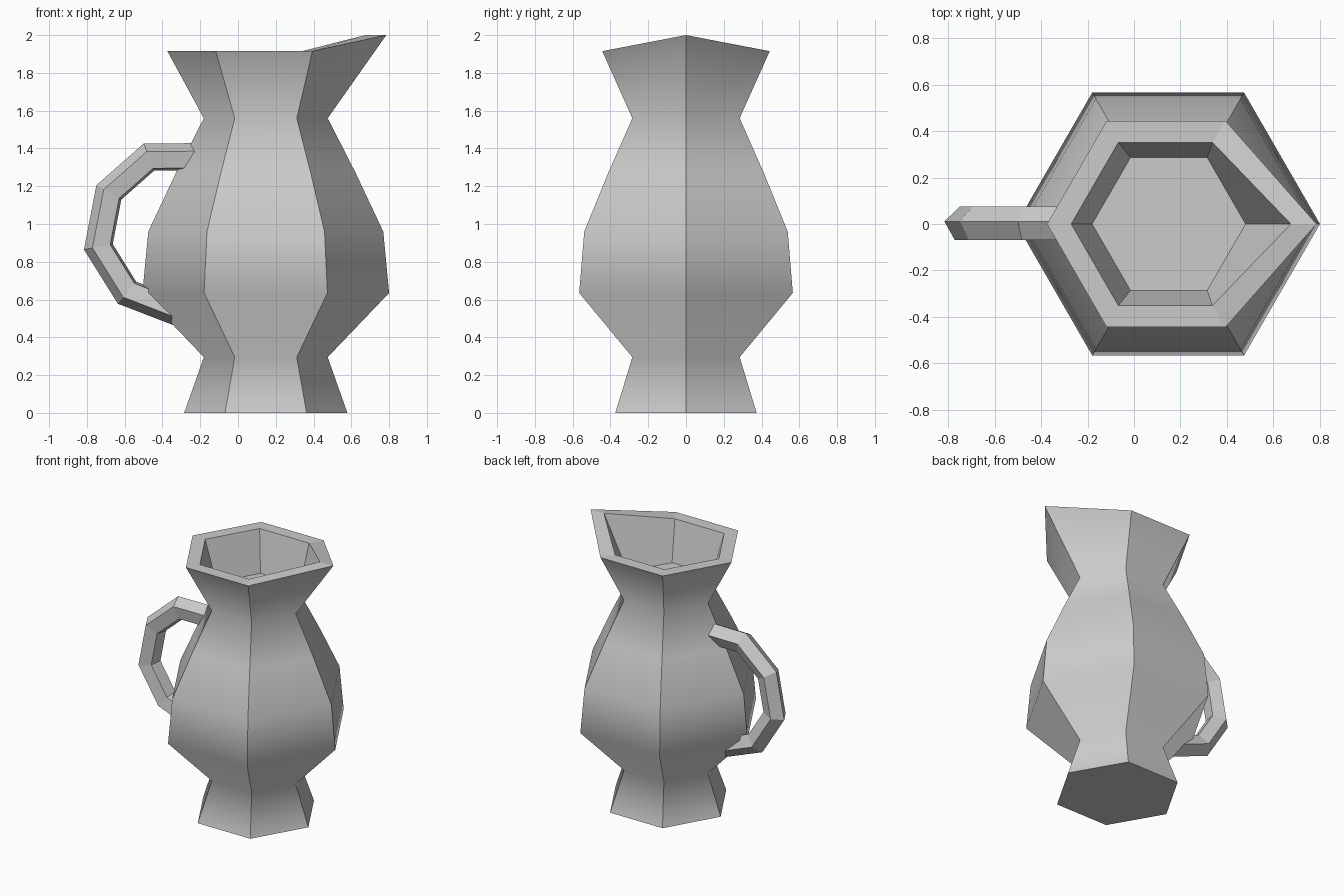
import bpy, bmesh
from math import sin, cos, tan, pi, radians
from mathutils import Vector

if "Cube" in bpy.data.objects:
    bpy.data.objects.remove(bpy.data.objects["Cube"])

CX = 0.147


def finish(bm, name):
    bmesh.ops.recalc_face_normals(bm, faces=bm.faces)
    mesh = bpy.data.meshes.new(name)
    bm.to_mesh(mesh)
    bm.free()
    obj = bpy.data.objects.new(name, mesh)
    bpy.context.collection.objects.link(obj)
    return obj


def bridge(bm, a, b):
    n = len(a)
    return [bm.faces.new((a[i], a[(i + 1) % n], b[(i + 1) % n], b[i])) for i in range(n)]


# Jug body: hexagonal rings (centre x, z, radius), outside up, over the rim, inside down
outer = [(CX, 0, .432), (CX, .295, .328), (CX, .635, .653), (CX, .96, .622),
         (CX, 1.27, .476), (CX, 1.56, .328), (.138, 1.915, .512)]
inner = [(.135, 1.915, .405), (.15, 1.62, .33)]
bm = bmesh.new()
rings = []
for cx, z, r in outer + inner:
    rings.append([bm.verts.new((cx + r * cos(k * pi / 3), r * sin(k * pi / 3), z))
                  for k in range(6)])

# Pouring lip: pull the +x corner of the rim out and up
rim = len(outer) - 1
rings[rim][0].co = (.785, 0, 2)
rings[rim + 1][0].co = (.675, 0, 2)

for i in range(len(rings) - 1):
    for f in bridge(bm, rings[i], rings[i + 1]):
        f.smooth = i < rim
bm.faces.new(rings[0])
bm.faces.new(rings[-1])

# Corners stay sharp, the outer panels shade smoothly from ring to ring
side_rings = {v for ring in rings[1:rim] for v in ring}
ring_of = {v: i for i, ring in enumerate(rings) for v in ring}
for e in bm.edges:
    a, b = e.verts
    e.smooth = a in side_rings and ring_of[a] == ring_of[b]
finish(bm, "jug_body")

# Handle: five-sided tube swept along a path in the xz plane
path = [Vector((x, 0, z)) for x, z in
        [(-.18, 1.352), (-.47, 1.35), (-.68, 1.165), (-.735, .88), (-.585, .64), (-.3, .53)]]
bm = bmesh.new()
rings = []
for i, p in enumerate(path):
    d_in = (p - path[max(i - 1, 0)]).normalized()
    d_out = (path[min(i + 1, len(path) - 1)] - p).normalized()
    t = (d_in + d_out).normalized()
    out = Vector((-t.z, 0, t.x))
    if out.dot(p - Vector((-.3, 0, .95))) < 0:
        out = -out
    miter = 1 / max(t.dot(d_out), t.dot(d_in))
    ring = []
    for k in range(5):
        a = k * 2 * pi / 5 + radians(8)
        ring.append(bm.verts.new(p + out * (.077 * cos(a) * miter)
                                 + Vector((0, .077 * sin(a), 0))))
    rings.append(ring)
for a, b in zip(rings, rings[1:]):
    bridge(bm, a, b)
bm.faces.new(rings[0])
bm.faces.new(rings[-1])
finish(bm, "handle")
